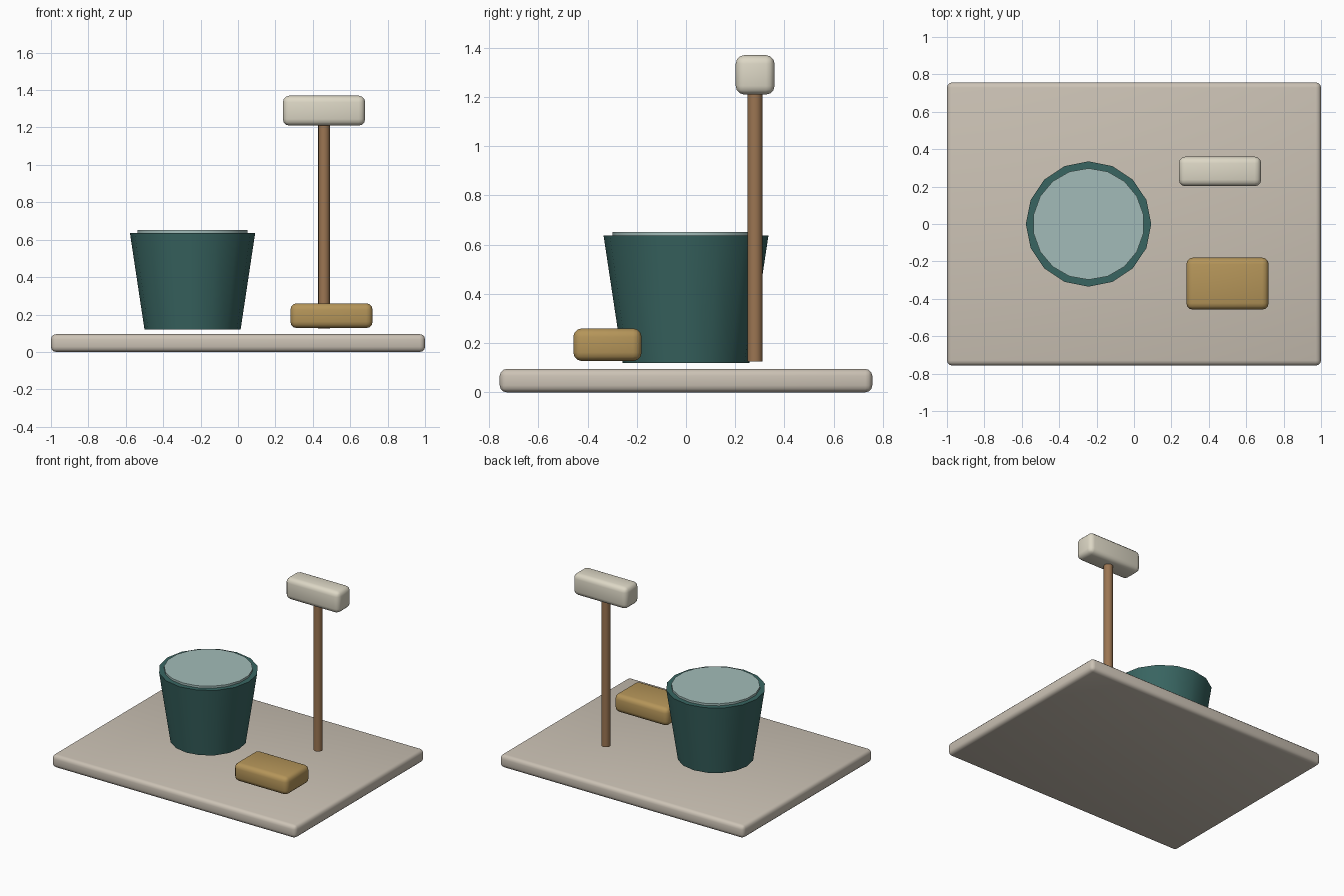
import bpy
import math

if "Cube" in bpy.data.objects:
    bpy.data.objects.remove(bpy.data.objects["Cube"])


def finish(obj, name, color):
    obj.name = name
    mat = bpy.data.materials.new(name + "_material")
    mat.diffuse_color = (*color, 1)
    mat.use_nodes = True
    mat.node_tree.nodes["Principled BSDF"].inputs["Base Color"].default_value = mat.diffuse_color
    obj.data.materials.append(mat)
    bpy.ops.object.shade_smooth_by_angle(angle=math.radians(35))
    return obj


def rounded_box(name, lo, hi, bevel, color):
    center = [(a + b) / 2 for a, b in zip(lo, hi)]
    bpy.ops.mesh.primitive_cube_add(size=1, location=center)
    obj = bpy.context.object
    obj.scale = [b - a for a, b in zip(lo, hi)]
    bpy.ops.object.transform_apply(location=False, rotation=False, scale=True)
    mod = obj.modifiers.new("rounded_edges", "BEVEL")
    mod.width = bevel
    mod.segments = 3
    bpy.ops.object.modifier_apply(modifier=mod.name)
    return finish(obj, name, color)


def tapered(name, x, y, z0, z1, r0, r1, sides, color):
    bpy.ops.mesh.primitive_cone_add(vertices=sides, radius1=r0, radius2=r1,
                                    depth=z1 - z0, location=(x, y, (z0 + z1) / 2))
    return finish(bpy.context.object, name, color)


# Floor slab
rounded_box("floor_slab", (-1, -0.757, 0), (1, 0.757, 0.095), 0.028, (0.60, 0.54, 0.46))

# Bucket and the water disc standing just above its rim
tapered("bucket", -0.243, 0, 0.12, 0.637, 0.257, 0.335, 16, (0.04, 0.13, 0.12))
tapered("water", -0.243, 0, 0.61, 0.652, 0.298, 0.298, 18, (0.36, 0.50, 0.48))

# Upright mop: handle and head
tapered("mop_handle", 0.46, 0.28, 0.125, 1.22, 0.031, 0.031, 16, (0.33, 0.18, 0.085))
rounded_box("mop_head", (0.24, 0.202, 1.21), (0.68, 0.36, 1.37), 0.035, (0.72, 0.68, 0.56))

# Sponge
rounded_box("sponge", (0.28, -0.458, 0.127), (0.72, -0.18, 0.26), 0.035, (0.46, 0.30, 0.10))
